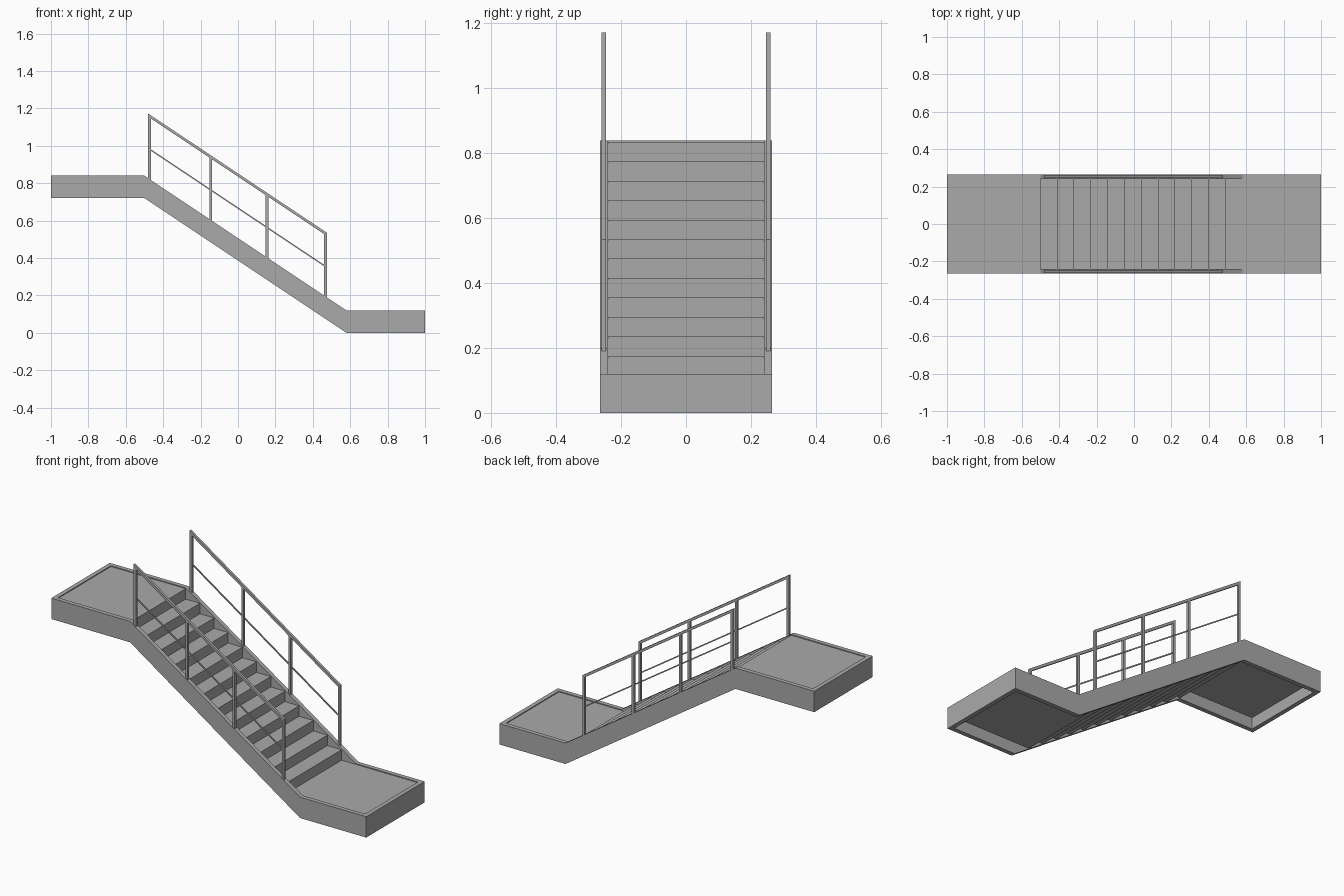
import bpy
import bmesh
from mathutils import Vector

if "Cube" in bpy.data.objects:
    bpy.data.objects.remove(bpy.data.objects["Cube"])

grey = bpy.data.materials.new("painted grey")
grey.use_nodes = True
colour = (0.4, 0.4, 0.4, 1)
grey.diffuse_color = colour
grey.node_tree.nodes["Principled BSDF"].inputs["Base Color"].default_value = colour


def extrude_profile(name, points, y0, y1):
    """Extrude an (x, z) outline from y0 to y1."""
    bm = bmesh.new()
    face = bm.faces.new([bm.verts.new((x, y0, z)) for x, z in points])
    result = bmesh.ops.extrude_face_region(bm, geom=[face])
    moved = [v for v in result["geom"] if isinstance(v, bmesh.types.BMVert)]
    bmesh.ops.translate(bm, verts=moved, vec=Vector((0, y1 - y0, 0)))
    bmesh.ops.recalc_face_normals(bm, faces=bm.faces)
    mesh = bpy.data.meshes.new(name)
    bm.to_mesh(mesh)
    bm.free()
    mesh.materials.append(grey)
    obj = bpy.data.objects.new(name, mesh)
    bpy.context.collection.objects.link(obj)
    return obj


def box(name, x0, x1, y0, y1, z0, z1):
    return extrude_profile(name, [(x0, z0), (x1, z0), (x1, z1), (x0, z1)], y0, y1)


HALF, INNER = 0.265, 0.24      # outer and inner half widths
TOP_X, FOOT_X = -0.5, 0.58     # ends of the sloping flight
RISE, DEPTH = 0.72, 0.12       # climb and beam depth
STEPS = 12
GO, UP = (FOOT_X - TOP_X) / STEPS, RISE / STEPS


def slope_z(x):
    """Height of the stringer's upper edge on the flight."""
    return DEPTH + RISE * (FOOT_X - x) / (FOOT_X - TOP_X)


# Stepped deck: both landings and the treads in one folded slab
deck_top = [(-0.975, RISE + DEPTH - 0.005)]
for k in range(STEPS):
    x, z = TOP_X + GO * k, RISE + DEPTH - 0.005 - UP * k
    deck_top += [(x, z), (x, z - UP)]
deck_top.append((0.975, DEPTH - 0.005))
shift = [0] + [0.004] * (len(deck_top) - 2) + [0]
deck_under = [(x - s, z - 0.05) for (x, z), s in zip(deck_top, shift)]
extrude_profile("stepped_deck", deck_top + deck_under[::-1], -INNER, INNER)

# Beams closing the landing ends
box("upper_end_beam", -1, -0.975, -INNER, INNER, RISE, RISE + DEPTH)
box("lower_end_beam", 0.975, 1, -INNER, INNER, 0, DEPTH)

# Stringers and railings on both sides
stringer = [(-1, RISE), (TOP_X, RISE), (FOOT_X, 0), (1, 0),
            (1, DEPTH), (FOOT_X, DEPTH), (TOP_X, RISE + DEPTH), (-1, RISE + DEPTH)]
RAIL_Y, W = 0.254, 0.007
RAIL_H = 0.345


def sloped_bar(name, x0, x1, height, thick, y, half):
    ends = [(x0, slope_z(x0) + height), (x1, slope_z(x1) + height)]
    lower = [(x, z - thick) for x, z in reversed(ends)]
    extrude_profile(name, ends + lower, y - half, y + half)


for side, s in (("right", -1), ("left", 1)):
    extrude_profile(side + "_stringer", stringer, *sorted((s * INNER, s * HALF)))
    y = s * RAIL_Y
    for i, x in enumerate((-0.473, -0.145, 0.155, 0.468)):
        post = [(x - W, slope_z(x - W) - 0.005), (x + W, slope_z(x + W) - 0.005),
                (x + W, slope_z(x + W) + RAIL_H - 0.01),
                (x - W, slope_z(x - W) + RAIL_H - 0.01)]
        extrude_profile(f"{side}_post_{i + 1}", post, y - W, y + W)
    sloped_bar(side + "_handrail", -0.48, 0.475, RAIL_H, 0.017, y, W)
    sloped_bar(side + "_middle_bar", -0.473, 0.468, 0.164, 0.008, y, 0.003)
